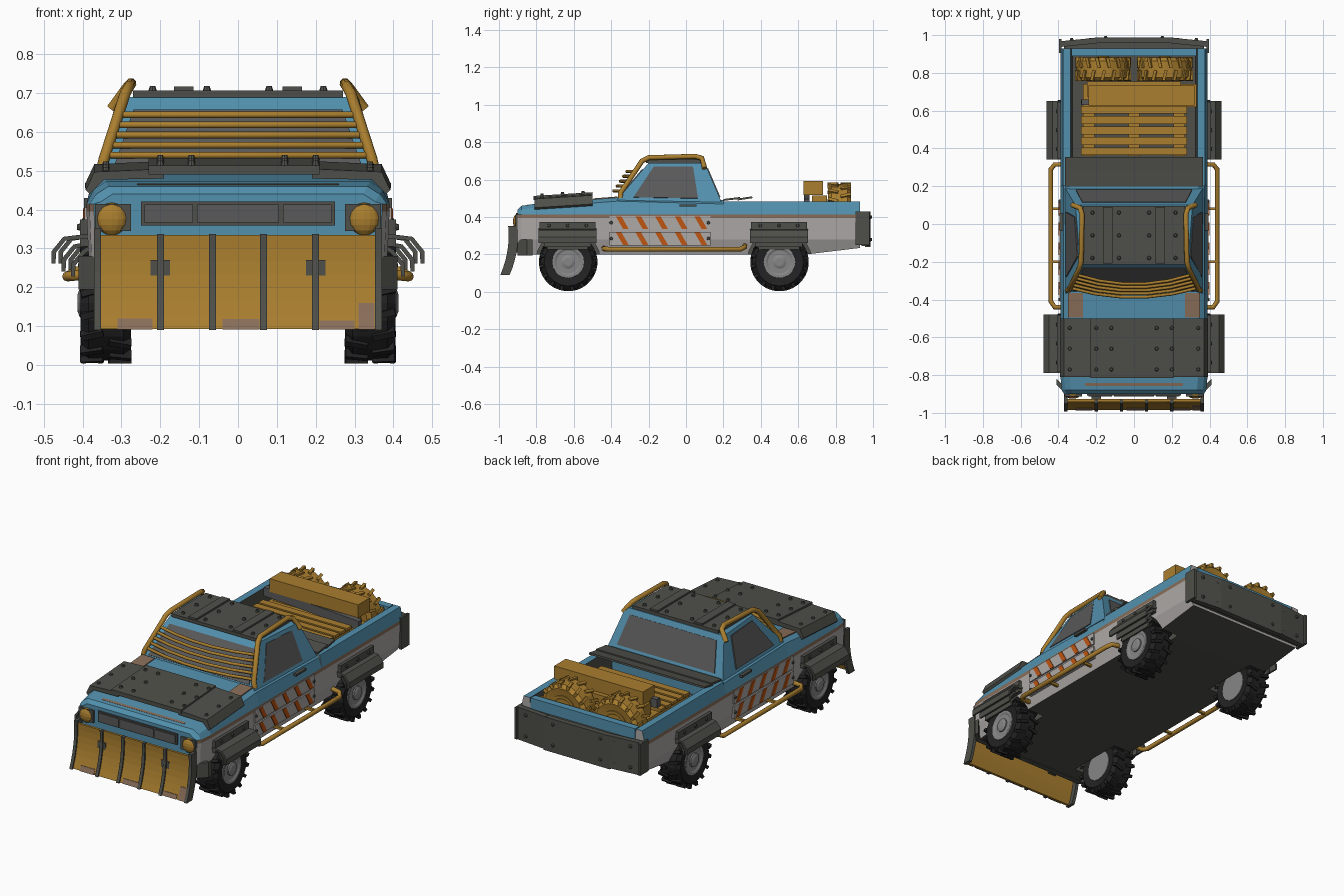
import bpy, bmesh, math
from mathutils import Matrix, Vector, Euler

if "Cube" in bpy.data.objects:
    bpy.data.objects.remove(bpy.data.objects["Cube"])

def mat(name, r, g, b):
    m = bpy.data.materials.new(name)
    m.diffuse_color = (r, g, b, 1)
    m.use_nodes = True
    m.node_tree.nodes["Principled BSDF"].inputs["Base Color"].default_value = m.diffuse_color
    return m

DARK = mat("dark_steel", .078, .078, .068)
BLUE = mat("blue_paint", .085, .28, .42)
WHITE = mat("pale_grey_paint", .42, .40, .39)
TAN = mat("rust_tan", .25, .155, .10)
OCHRE = mat("ochre_paint", .40, .21, .028)
TYRE = mat("tyre_black", .016, .016, .016)
RIM = mat("rim_grey", .24, .24, .24)
GLASS = mat("window_grey", .10, .10, .10)
ORANGE = mat("orange_stripe", .52, .09, .006)

def finish(name, bm, mats):
    bmesh.ops.recalc_face_normals(bm, faces=bm.faces)
    me = bpy.data.meshes.new(name)
    bm.to_mesh(me)
    bm.free()
    for m in mats:
        me.materials.append(m)
    ob = bpy.data.objects.new(name, me)
    bpy.context.collection.objects.link(ob)
    return ob

def loft(name, rings, mats, seg=None, cap=0):
    """Skin closed rings; seg gives a material per ring edge."""
    bm = bmesh.new()
    vs = [[bm.verts.new(p) for p in r] for r in rings]
    n = len(vs[0])
    for a, b in zip(vs, vs[1:]):
        for i in range(n):
            f = bm.faces.new((a[i], a[(i + 1) % n], b[(i + 1) % n], b[i]))
            f.material_index = seg[i] if seg else 0
    for r in (vs[0], vs[-1]):
        bm.faces.new(r).material_index = cap
    return finish(name, bm, mats)

def prism_x(name, pts, x0, x1, m):
    return loft(name, [[(x, p, q) for p, q in pts] for x in (x0, x1)], [m])

def prism_y(name, pts, y0, y1, m, dz=0):
    return loft(name, [[(p, y0, q) for p, q in pts], [(p, y1, q + dz) for p, q in pts]], [m])

def B(c, s, rx=0, ry=0, rz=0):
    return Matrix.Translation(c) @ Euler((rx, ry, rz)).to_matrix().to_4x4() @ Matrix.Diagonal((*s, 1))

def boxes(name, ms, m):
    bm = bmesh.new()
    for M in ms:
        bmesh.ops.create_cube(bm, size=1, matrix=M)
    return finish(name, bm, [m])

def bolts(name, pts, rot=(0, 0, 0)):
    bm = bmesh.new()
    for p in pts:
        bmesh.ops.create_cone(bm, cap_ends=True, segments=8, radius1=.011, radius2=.007, depth=.012,
                              matrix=Matrix.Translation(p) @ Euler(rot).to_matrix().to_4x4())
    return finish(name, bm, [DARK])

def tube(name, pts, r, m):
    cu = bpy.data.curves.new(name, 'CURVE')
    cu.dimensions, cu.bevel_depth, cu.bevel_resolution, cu.use_fill_caps = '3D', r, 2, True
    sp = cu.splines.new('POLY')
    sp.points.add(len(pts) - 1)
    for q, p in zip(sp.points, pts):
        q.co = (*p, 1)
    cu.materials.append(m)
    bpy.context.collection.objects.link(bpy.data.objects.new(name, cu))

def disc(name, prof, n, M, m):
    """Lathe (radius, x) profile about the x axis."""
    return loft(name, [[M @ Vector((x, r * math.cos(t), r * math.sin(t)))
                        for t in (2 * math.pi * i / n for i in range(n))] for r, x in prof], [m])

def wheel(name, M, rubber, rim, w=.065, r=.148):
    disc(name + "_tyre", [(.085, -w * .9), (r - .02, -w), (r, -w * .7), (r, w * .7), (r - .02, w), (.085, w * .9)], 20, M, rubber)
    disc(name + "_rim", [(.05, -w * .9 - .004), (.085, -w * .9 - .004), (.09, 0), (.085, w * .9 + .006),
                         (.072, w * .9 + .006), (.062, w * .9 + .001), (.05, w * .9 + .001)], 20, M, rim)
    disc(name + "_hub", [(.038, 0), (.038, w + .002), (.022, w + .008)], 12, M, rim)
    lugs = []
    for i in range(32):
        s = 1 if i % 2 else -1
        R = Matrix.Rotation(2 * math.pi * i / 32, 4, 'X')
        lugs.append(M @ R @ B((s * w * .55, 0, r - .004), (w * .9, .017, .024), rz=s * .25))
    boxes(name + "_tread", lugs, rubber)

# lower body: front half and open load bed
def mirrored(half, y):
    return [(x, y, z) for x, z in half] + [(-x, y, z) for x, z in reversed(half)]

def front_ring(y, t, k=1):
    return mirrored([(.36 * k, .2), (.385 * k, .28), (.39 * k, .395), (.39 * k, .415), (.372 * k, t - .02), (.34 * k, t)], y)

def bed_ring(y, b):
    return mirrored([(.36, b), (.385, .28), (.39, .395), (.39, .415), (.375, .482), (.335, .482), (.325, .36)], y)

PAINT = [DARK, BLUE, WHITE, TAN]
front = loft("front_body", [front_ring(-.9, .44, .95), front_ring(-.88, .46, .98), front_ring(-.8, .472),
                            front_ring(-.37, .505), front_ring(.2, .49)], PAINT,
             [2, 2, 3, 1, 1, 1, 1, 1, 3, 2, 2, 0], 1)
bed = loft("load_bed", [bed_ring(.2, .2), bed_ring(.64, .2), bed_ring(.93, .235)], PAINT,
           [2, 2, 3, 1, 1, 0, 0, 0, 1, 1, 3, 2, 2, 0], 2)
boxes("tail_rail", [B((0, .91, .42), (.66, .04, .124))], BLUE)

# wheel wells
for ob, y in ((front, -.63), (bed, .5)):
    for s in (-1, 1):
        cut = disc("well_cutter", [(.172, .25), (.172, .5)], 20, Matrix.Translation((0, y, .165)) @ Matrix.Diagonal((s, 1, 1, 1)), DARK)
        cut.hide_render = True
        md = ob.modifiers.new("well", 'BOOLEAN')
        md.operation, md.object, md.solver = 'DIFFERENCE', cut, 'EXACT'
        bpy.context.view_layer.objects.active = ob
        bpy.ops.object.modifier_apply(modifier=md.name)
        bpy.data.objects.remove(cut)

# cab with window plates
base = [Vector(p) for p in ((-.362, -.37, .49), (.362, -.37, .49), (.365, .19, .48), (-.365, .19, .48))]
roof = [Vector(p) for p in ((-.285, -.2, .69), (.285, -.2, .69), (.31, .1, .69), (-.31, .1, .69))]
loft("cab", [base, roof], [BLUE])
for name, i, u0, u1, v0, v1 in (("windscreen", 0, .05, .95, .1, .82), ("right_window", 1, .14, .78, .08, .9),
                                ("rear_window", 2, .07, .93, .12, .86), ("left_window", 3, .22, .86, .08, .9)):
    a, b, c, d = base[i], base[(i + 1) % 4], roof[(i + 1) % 4], roof[i]
    nrm = (b - a).cross(d - a).normalized()
    P = lambda u, v: a.lerp(b, u).lerp(d.lerp(c, u), v)
    q = [P(u0, v0), P(u1, v0), P(u1, v1), P(u0, v1)]
    loft(name, [[p - nrm * .002 for p in q], [p + nrm * .005 for p in q]], [GLASS])

# roof armour
boxes("roof_plates", [B((0, -.06, .698), (.54, .31, .018))] +
      [B((x, -.06, .706), (.05, .3, .022)) for x in (-.14, .14)], DARK)
bolts("roof_bolts", [(x, y, .712) for x in (-.22, -.08, .08, .22) for y in (-.18, -.06, .06)])

# hood armour: centre plate and drooping side plates
prism_y("hood_centre_plate", [(-.23, .49), (.21, .49), (.21, .513), (-.23, .513)], -.815, -.5, DARK, .02)
for s in (-1, 1):
    prism_y("hood_side_plate", [(s * x, z) for x, z in ((.19, .48), (.345, .477), (.382, .44), (.392, .45), (.37, .497), (.19, .505))],
            -.81, -.5, DARK, .02)
bolts("hood_bolts", [(x, y, z) for x, dz in ((-.34, -.012), (-.2, .004), (-.12, .004), (.12, .004), (.2, .004), (.34, -.012))
                     for y, z in ((-.77, .516 + dz), (-.66, .523 + dz), (-.55, .53 + dz))])

# rust patches on hood and nose
boxes("rust_patches", [B((s * .31, -.43, .502), (.08, .13, .006), .077) for s in (-1, 1)] +
      [B((0, -.85, .463), (.52, .016, .005), .15)], TAN)

# grille and headlights
boxes("grille_frame", [B((0, -.9, .39), (.5, .016, .062))], DARK)
boxes("grille_panels", [B((x, -.908, .39), (w, .008, .046)) for x, w in ((-.178, .125), (0, .21), (.178, .125))], GLASS)
boxes("headlight_frames", [B((s * .322, -.897, .38), (.092, .03, .07)) for s in (-1, 1)], DARK)
for s in (-1, 1):
    bm = bmesh.new()
    bmesh.ops.create_uvsphere(bm, u_segments=16, v_segments=8, radius=.042, matrix=B((s * .325, -.902, .376), (1, .55, 1)))
    finish("headlight", bm, [OCHRE])

# front bumper and plough
loft("front_bumper", [[(x, y, z), (x, y + .03, z), (x, y + .03, z + .085), (x, y, z + .085)] for x, y, z in
                      ((-.41, -.85, .195), (-.36, -.9, .195), (.36, -.9, .195), (.41, -.85, .195))], [DARK])

def blade(name, x0, x1, z0, z1, off, th, m):
    zs = [z0 + (z1 - z0) * i / 7 for i in range(8)]
    c = [(-.94 - off - .045 * ((.3 - z) / .21) ** 2, z) for z in zs]
    prism_x(name, c + [(y + th, z) for y, z in reversed(c)], x0, x1, m)

blade("plough_blade", -.365, .365, .093, .335, 0, .014, OCHRE)
for x in (-.362, -.2, -.066, .066, .2, .362):
    e = abs(x) > .3
    blade("plough_rib", x - .009, x + .009, .09, .352 if e else .337, .008, .05 if e else .02, DARK)
for x0, x1, z in ((-.31, -.22, .12), (-.04, .055, .118), (.21, .3, .115), (.31, .352, .16)):
    blade("plough_worn_patch", x0, x1, .092, z, .003, .006, TAN)
boxes("plough_arms", [B((s * .2, -.915, .24), (.05, .06, .06)) for s in (-1, 1)], DARK)

# wheels
for s in (-1, 1):
    for n, y in (("front", -.63), ("rear", .5)):
        M = Matrix.Translation((s * .34, y, .16)) @ Matrix.Rotation(0 if s > 0 else math.pi, 4, 'Z')
        wheel(n + "_wheel", M, TYRE, RIM)

for s in (-1, 1):
    # fender armour: wall plate, flared skirt and layered slats
    for y, reach in ((-.633, .48), (.497, .462)):
        k = reach - .48
        boxes("fender_wall_plate", [B((s * .396, y, .34), (.022, .3, .07))], DARK)
        for w, dx, top in ((.155, 0, .338), (.125, -.026, .318), (.11, -.05, .305)):
            x = reach + dx
            prism_y("fender_skirt", [(s * a, b) for a, b in ((.385, top), (x - .03, top - .008), (x, top - .045), (x, top - .077),
                                     (x - .01, top - .077), (x - .012, top - .048), (x - .036, top - .018), (.385, top - .012))],
                    y - w, y + w, DARK)
        bolts("fender_bolts", [(s * .408, y + d, .355) for d in (-.1, 0, .1)], (0, s * math.pi / 2, 0))
    # striped door plates
    for z in (.37, .285):
        boxes("door_plate", [B((s * .388, -.14, z), (.014, .54, .072))], WHITE)
        for i in range(5):
            y = -.375 + i * .105
            prism_x("hazard_stripe", [(y, z + .033), (y + .03, z + .033), (y + .068, z - .033), (y + .038, z - .033)],
                    s * .39, s * .399, ORANGE)
    bolts("door_bolts", [(s * .395, y, z) for y in (-.4, .12) for z in (.37, .285)], (0, s * math.pi / 2, 0))
    boxes("door_handle", [B((s * .385, .01, .462), (.018, .09, .012))], DARK)
    # side step bar
    tube("side_step", [(s * .36, -.44, .235), (s * .42, -.44, .23), (s * .44, -.41, .228), (s * .44, .29, .228),
                       (s * .42, .315, .24), (s * .36, .315, .25)], .013, OCHRE)
    boxes("step_brackets", [B((s * .405, y, .228), (.07, .014, .014)) for y in (-.2, .08)], OCHRE)
    # roll cage tube
    tube("roll_cage", [(s * .352, -.35, .5), (s * .345, -.35, .53), (s * .29, -.235, .7), (s * .28, -.2, .718), (s * .275, .05, .725),
                       (s * .285, .085, .715), (s * .325, .1, .66)], .014, OCHRE)

# windscreen guard bars, bowed forward
for i in range(5):
    z = .54 + i * .026
    hw, y = .34 - (z - .54) * .33, -.338 + (z - .54) * .67
    tube("windscreen_bar", [(hw * t, y - .05 * (1 - t * t), z) for t in (-1, -.6, -.2, .2, .6, 1)], .0085, OCHRE)

# tail armour
boxes("tail_plates", [B((0, .972, .335), (.42, .03, .19)), B((-.293, .962, .338), (.19, .03, .185), rz=.1),
                      B((.293, .962, .338), (.19, .03, .185), rz=-.1)] +
      [B((s * .39, .943, .34), (.014, .075, .18)) for s in (-1, 1)], DARK)
boxes("tail_filler", [B((0, .943, .335), (.74, .04, .17))], DARK)
bolts("tail_bolts", [(x, .989 if abs(x) < .2 else .978, z) for x in (-.33, -.23, -.15, .15, .23, .33) for z in (.28, .4)], (-math.pi / 2, 0, 0))

# bed cargo: cover slats, pallet, crates, spare tyres
boxes("bed_cover_slats", [B((0, .245, .497), (.73, .09, .01), .12), B((0, .315, .5), (.73, .08, .01), .15)], DARK)
boxes("pallet", [B((0, .385 + i * .055, .455), (.56, .042, .016)) for i in range(5)] +
      [B((x, .49, .41), (.06, .26, .09)) for x in (-.24, 0, .24)], OCHRE)
boxes("crates", [B((.04, .68, .555), (.56, .105, .075)), B((.03, .68, .4), (.6, .12, .09)), B((0, .715, .45), (.5, .08, .13))], OCHRE)
boxes("grey_plank", [B((.02, .645, .49), (.6, .03, .05), 0, .06)], GLASS)
for s in (-1, 1):
    wheel("spare_wheel", Matrix.Translation((s * .163, .82, .437)) @ Matrix.Rotation(math.pi / 2, 4, 'Z') @ Matrix.Scale(.95, 4), OCHRE, OCHRE)
